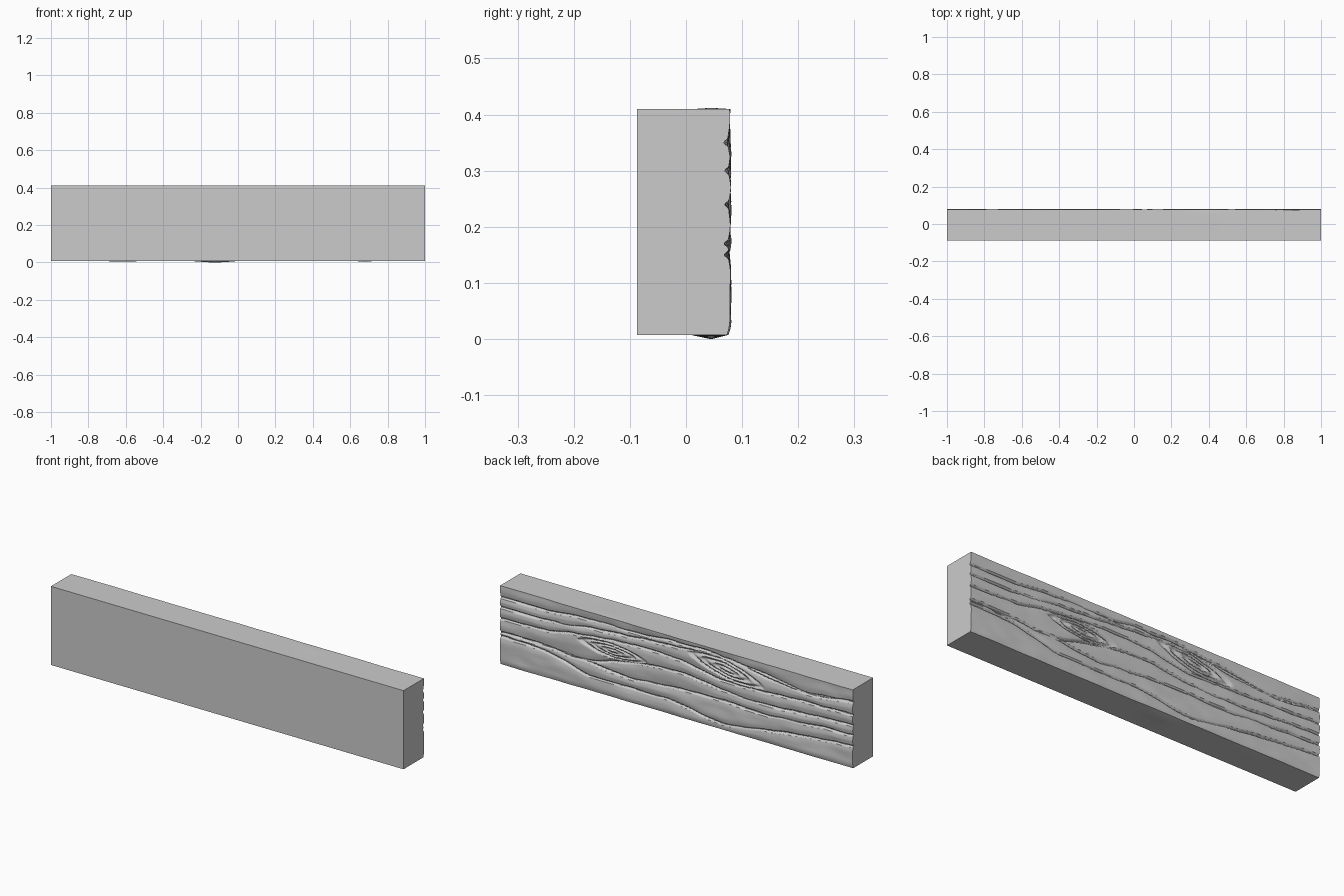
import bpy, bmesh, math
from mathutils import Vector, noise

cube = bpy.data.objects.get("Cube")
if cube:
    bpy.data.objects.remove(cube, do_unlink=True)

COLS, ROWS = 320, 120
FRONT, BACK = -0.087, 0.079
BOTTOM, TOP = 0.007, 0.41

# Grain lines: heights at even steps from the left end to the right end
GRAIN = [
    (.35, .35, .37, .37, .385, .38, .34, .32, .345),
    (.24, .25, .285, .305, .30, .26, .265, .275, .28),
    (.17, .17, .16, .215, .235, .21, .20, .215, .225),
    (.15, .14, .085, .08, .075, .04, .07, .10, .12),
    (.17, .165, .15, .13, .15, .155, .15, .165, .175),
    (.30, .30, .325, .345, .36, .375, .355, .325, .345),
]
# Knots: centre x, centre z, half length, half height, slope
KNOTS = [(-.28, .32, .19, .042, .17), (.36, .245, .17, .034, .05)]


def wave(x, z, seed):
    return noise.noise(Vector((x, z, seed)))


def line_height(line, x):
    """Smooth curve through the evenly spaced heights."""
    t = (1 - x) / 2 * (len(line) - 1)
    i = min(int(t), len(line) - 2)
    p = [line[max(0, min(len(line) - 1, i + k))] for k in (-1, 0, 1, 2)]
    f = t - i
    m0, m1 = (p[2] - p[0]) / 2, (p[3] - p[1]) / 2
    return ((2*f**3 - 3*f*f + 1) * p[1] + (f**3 - 2*f*f + f) * m0
            + (3*f*f - 2*f**3) * p[2] + (f**3 - f*f) * m1)


def groove(distance, width):
    return math.exp(-(distance / width) ** 2)


def relief(x, z):
    """Depth of the carved back face at a point."""
    cut, calm = 0, 1
    for cx, cz, length, height, slope in KNOTS:
        u, v = (x - cx) / length, (z - cz - slope * (x - cx)) / height
        # pointed eye outline
        r = math.hypot(u, v) + 0.25 * abs(u * v) + 0.08 * wave(x * 14, z * 20, 3)
        if r < 1.2:
            calm = min(calm, max(0, (r - 0.9) / 0.3))
        for ring, depth in ((1, .011), (.62, .010), (.25, .009)):
            cut = max(cut, depth * groove((r - ring) * height, .0055))
    for k, line in enumerate(GRAIN):
        d = z - line_height(line, x) - 0.006 * wave(x * 9, 0, k)
        depth = .011 + .006 * wave(x * 4, 0, k + 20)
        cut = max(cut, calm * depth * groove(d, .0065))
        # soft hollow beside each line
        cut = max(cut, calm * .004 * groove(d, .02))
    swell = .004 * wave(x * 3, z * 9, 7) + .002 * wave(x * 9, z * 22, 11)
    return swell - cut


def section(x):
    """Closed outline of the plank at one station along its length."""
    low = BOTTOM - .007 * max(0, wave(x * 4, 0, 31) * 1.6)
    high = TOP + .002 * groove(x - .4, .08)
    points = [(FRONT, BOTTOM), (FRONT, TOP), (.015, TOP), (.045, high)]
    for j in range(ROWS + 1):
        z = TOP + (BOTTOM - TOP) * j / ROWS
        y = BACK + relief(x, z)
        if z < BOTTOM + .03:
            y -= .006 * (1 - (z - BOTTOM) / .03) ** 2
        points.append((min(y, .086), z))
    return points + [(.045, low), (.01, BOTTOM)]


# Plank body
bm = bmesh.new()
rings = []
for i in range(COLS + 1):
    x = -1 + 2 * i / COLS
    rings.append([bm.verts.new((x, y, z)) for y, z in section(x)])
count = len(rings[0])
for a, b in zip(rings, rings[1:]):
    for j in range(count):
        k = (j + 1) % count
        bm.faces.new((a[j], a[k], b[k], b[j]))
bm.faces.new(rings[0])
bm.faces.new(rings[-1])
bmesh.ops.recalc_face_normals(bm, faces=bm.faces)
mesh = bpy.data.meshes.new("wood_plank")
bm.to_mesh(mesh)
bm.free()
plank = bpy.data.objects.new("wood_plank", mesh)
bpy.context.collection.objects.link(plank)

# Single plain colour
grey = bpy.data.materials.new("plain_grey")
grey.use_nodes = True
colour = (0.6, 0.6, 0.6, 1)
grey.diffuse_color = colour
grey.node_tree.nodes["Principled BSDF"].inputs["Base Color"].default_value = colour
mesh.materials.append(grey)

bpy.ops.object.select_all(action="DESELECT")
plank.select_set(True)
bpy.context.view_layer.objects.active = plank
bpy.ops.object.shade_smooth_by_angle(angle=math.radians(35))
